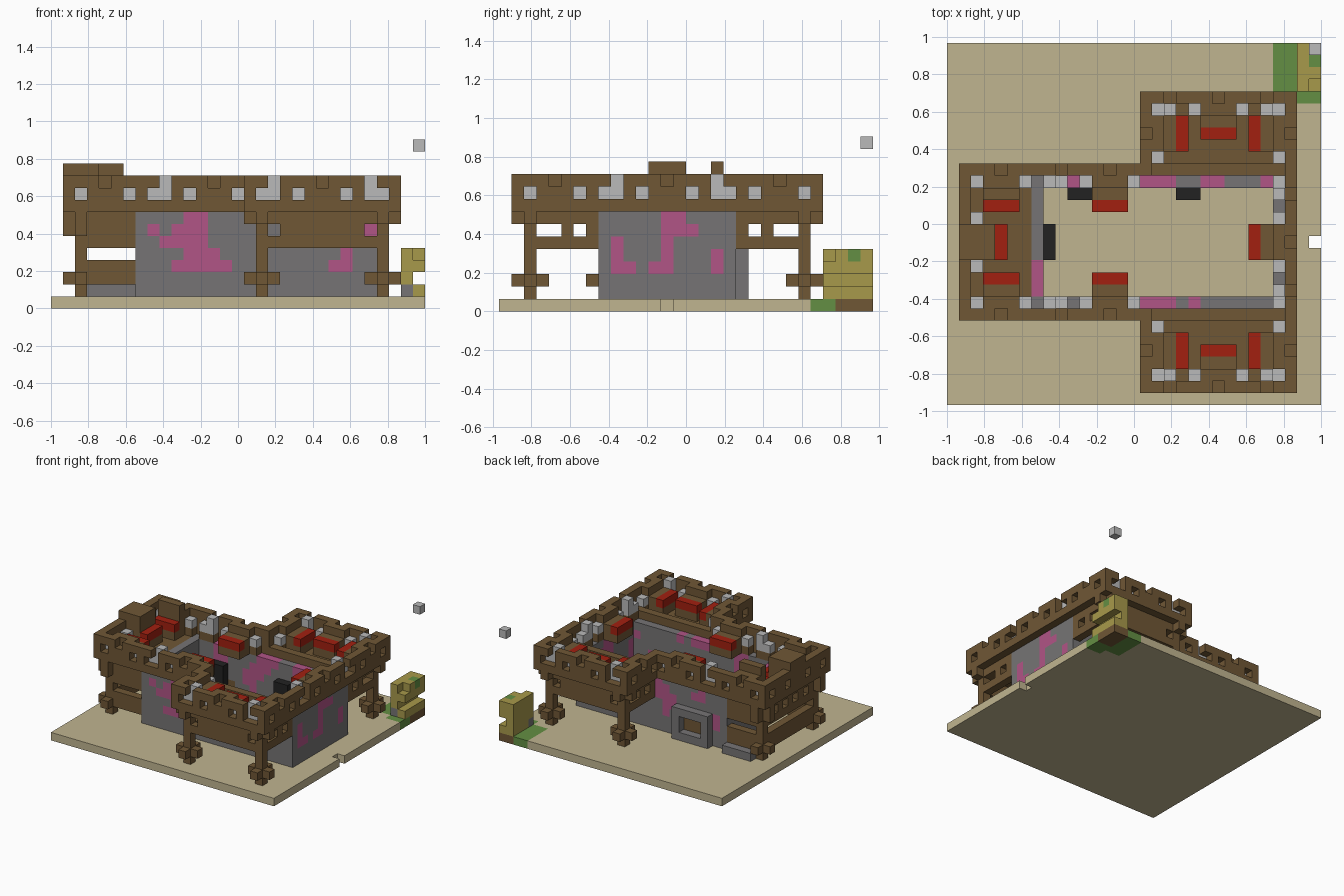
import bpy, bmesh
from mathutils import Vector

if "Cube" in bpy.data.objects:
    bpy.data.objects.remove(bpy.data.objects["Cube"], do_unlink=True)

U = 2 / 31                      # edge of one block
MID = 26                        # building mirrors front to back: j -> 26 - j
COLOURS = {
    "sand": (0.53, 0.46, 0.28), "timber": (0.16, 0.095, 0.036),
    "stone": (0.18, 0.175, 0.178), "pink": (0.44, 0.09, 0.24),
    "red": (0.36, 0.014, 0.005), "pale_stone": (0.49, 0.49, 0.49),
    "black": (0.016, 0.016, 0.016), "green": (0.127, 0.275, 0.056),
    "yellow": (0.39, 0.32, 0.07),
}
mats = {}
for name, rgb in COLOURS.items():
    m = bpy.data.materials.new(name)
    m.use_nodes = True
    m.diffuse_color = (*rgb, 1)
    m.node_tree.nodes["Principled BSDF"].inputs["Base Color"].default_value = (*rgb, 1)
    mats[name] = m

cells = {}                      # (i, j, k) -> (part, colour)


def box(part, colour, xs, ys, zs, mirror=False):
    """Fill blocks over inclusive index ranges; colour None carves."""
    for i in range(xs[0], xs[-1] + 1):
        for j in range(ys[0], ys[-1] + 1):
            for k in range(zs[0], zs[-1] + 1):
                for c in {(i, j, k), (i, MID - j if mirror else j, k)}:
                    if colour:
                        cells[c] = (part, colour)
                    else:
                        cells.pop(c, None)


def sym(part, colour, xs, ys, zs):
    box(part, colour, xs, ys, zs, True)


# Ground slab with a notch and a grassy corner
box("ground", "sand", (0, 30), (0, 29), (0,))
box("ground", None, (30,), (13,), (0,))
box("ground", "green", (27, 28), (26, 29), (0,))
box("ground", "green", (29, 30), (25, 26), (0,))
box("ground", "timber", (29, 30), (27, 29), (0,))

# Corner monument and floating block
box("monument", "yellow", (29, 30), (26, 29), (1, 4))
box("monument", None, (30,), (26, 29), (2,))
box("monument", None, (30,), (26,), (4,))
box("monument", "green", (30,), (28,), (4,))
box("monument", "stone", (29,), (26,), (1,))
box("floating_block", "pale_stone", (30,), (29,), (13,))

# Hall walls
box("hall_walls", "stone", (7, 27), (8, 18), (1, 7))
box("hall_walls", None, (8, 26), (9, 17), (1, 7))

# Pink patches: height -> runs along each wall
front_patch = {7: [(11, 12), (16, 18), (20,)], 6: [(8,), (10, 12), (26,)],
               5: [(9, 12)], 4: [(11, 13), (24,)], 3: [(10, 14), (23, 24)]}
back_patch = {7: [(10,), (16, 18), (21, 22), (26,)], 6: [(15, 17), (21, 23), (10, 11)],
              5: [(14, 16), (22, 24)], 4: [(14, 15), (23, 24), (8,)], 3: [(8,), (15,)]}
right_patch = {7: [(13, 14)], 6: [(13, 15)], 5: [(13,), (9,)],
               4: [(13,), (9,), (17,)], 3: [(12, 13), (9, 10), (17,)]}
left_patch = {7: [(9, 11)], 6: [(9, 10)], 5: [(10,)]}
for k, runs in front_patch.items():
    for r in runs:
        box("hall_walls", "pink", r, (8,), (k,))
for k, runs in back_patch.items():
    for r in runs:
        box("hall_walls", "pink", r, (18,), (k,))
for wall, patch in ((27, right_patch), (7, left_patch)):
    for k, runs in patch.items():
        for r in runs:
            box("hall_walls", "pink", (wall,), r, (k,))

# Dark doors inside the hall
box("inner_doors", "black", (8,), (12, 14), (1, 5))
for x in (10, 19):
    box("inner_doors", "black", (x, x + 1), (17,), (1, 5))

# Framed window on the back wall and low plinth beside it
box("back_window", "stone", (9, 13), (19,), (1, 4))
box("back_window", None, (10, 12), (19,), (2, 3))
box("back_window", "timber", (10, 12), (18,), (2, 3))
box("plinth", "stone", (3, 6), (16, 19), (1,))

# Decks of the left gallery and of the front and back wings
box("gallery_deck", "timber", (2, 6), (8, 18), (7,))
sym("wing_deck", "timber", (17, 27), (2, 7), (7,))
sym("wing_deck", "timber", (17, 27), (7,), (8,))

# Posts with cross-shaped collars
for i, j, caps in ((2, 8, (6, 7)), (17, 2, (7,)), (27, 2, (7,))):
    sym("posts", "timber", (i,), (j,), (1, 7))
    for k in (2, *caps):
        sym("posts", "timber", (i - 1, i + 1), (j,), (k,))
        sym("posts", "timber", (i,), (j - 1, j + 1), (k,))

# Wing arcades
sym("wing_arcade", "timber", (18, 26), (2,), (5, 7))
for i in (18, 26):
    sym("wing_arcade", None, (i,), (2,), (6,))
for i in (17, 27):
    sym("wing_arcade", "timber", (i,), (2, 7), (5,))
    for j in (5, 7):
        sym("wing_arcade", "timber", (i,), (j,), (6,))

# Gallery fence and lintels
sym("gallery_fence", "timber", (3, 6), (8,), (2, 3))
sym("gallery_fence", "timber", (3, 6), (8,), (5, 7))
box("gallery_fence", "timber", (2,), (9, 17), (5,))
for j in (11, 13, 15):
    box("gallery_fence", "timber", (2,), (j,), (6,))
box("gallery_fence", "timber", (2,), (9, 17), (2, 3))

# Parapet following the whole outline
PARAPET = (8, 10)
sym("parapet", "timber", (1, 16), (7,), PARAPET)
sym("parapet", "timber", (16,), (1, 7), PARAPET)
sym("parapet", "timber", (16, 28), (1,), PARAPET)
box("parapet", "timber", (1,), (7, 19), PARAPET)
box("parapet", "timber", (28,), (1, 25), PARAPET)

# Pale blocks behind parapet openings; tall ones also break the top course
lamps = [(2, 8), (2, 11), (6, 8), (8, 8), (9, 8), (11, 8), (15, 8), (17, 2),
         (18, 2), (20, 2), (24, 2), (26, 2), (27, 2), (17, 6), (27, 6),
         (27, 8), (27, 9), (27, 11)]
tall = {(9, 8), (18, 2), (26, 2), (27, 9)}
for i, j in lamps:
    top = 10 if (i, j) in tall else 9
    for di, dj in ((-1, 0), (1, 0), (0, -1)):
        c = (i + di, j + dj, 9)
        if cells.get(c, ("",))[0] == "parapet":
            sym("parapet", None, (c[0],), (c[1],), (9, top))
    sym("pale_blocks", "pale_stone", (i,), (j,), (9, top))
    sym("parapet", "timber", (i,), (j,), (8,))


# Benches: two-deep timber backing and a red seat edge, facing inwards
def bench(i, j, di, dj):
    for step in range(3):
        for t in (-1, 0, 1):
            x, y = i + di * step + abs(dj) * t, j + dj * step + abs(di) * t
            sym("benches", "timber", (x,), (y,), (8, 10 if step == 0 else 9))
            if step == 2:
                sym("seats", "red", (x,), (y,), (9,))


for b in ((2, 13, 1, 0), (4, 8, 0, 1), (13, 8, 0, 1), (27, 13, -1, 0),
          (17, 4, 1, 0), (27, 4, -1, 0), (22, 2, 0, 1)):
    bench(*b)
    i, j, di, dj = b
    sym("parapet", None, (i - di,), (j - dj,), (10,))

# Raised backs at the gallery end
box("raised_backs", "timber", (1, 3), (12, 14), (10, 11))
box("raised_backs", "timber", (3, 5), (17,), (10, 11))

# Turn the block parts into meshes made of their exposed faces
SIDES = [Vector(s) for s in ((1, 0, 0), (-1, 0, 0), (0, 1, 0),
                             (0, -1, 0), (0, 0, 1), (0, 0, -1))]
for part in sorted({p for p, _ in cells.values()}):
    bm = bmesh.new()
    used, corners = [], {}
    for c, (p, colour) in cells.items():
        if p != part:
            continue
        if colour not in used:
            used.append(colour)
        centre = Vector(c) + Vector((0.5, 0.5, 0.5))
        for n in SIDES:
            if tuple(int(a + b) for a, b in zip(c, n)) in cells:
                continue
            u = Vector((n.y, n.z, n.x))
            w = n.cross(u)
            verts = []
            for a, b in ((-1, -1), (1, -1), (1, 1), (-1, 1)):
                q = centre + (n + u * a + w * b) / 2
                key = tuple(round(t) for t in q)
                if key not in corners:
                    corners[key] = bm.verts.new(((key[0] - 15.5) * U, (key[1] - 15) * U, key[2] * U))
                verts.append(corners[key])
            bm.faces.new(verts).material_index = used.index(colour)
    me = bpy.data.meshes.new(part)
    bm.to_mesh(me)
    bm.free()
    for colour in used:
        me.materials.append(mats[colour])
    bpy.context.scene.collection.objects.link(bpy.data.objects.new(part, me))
